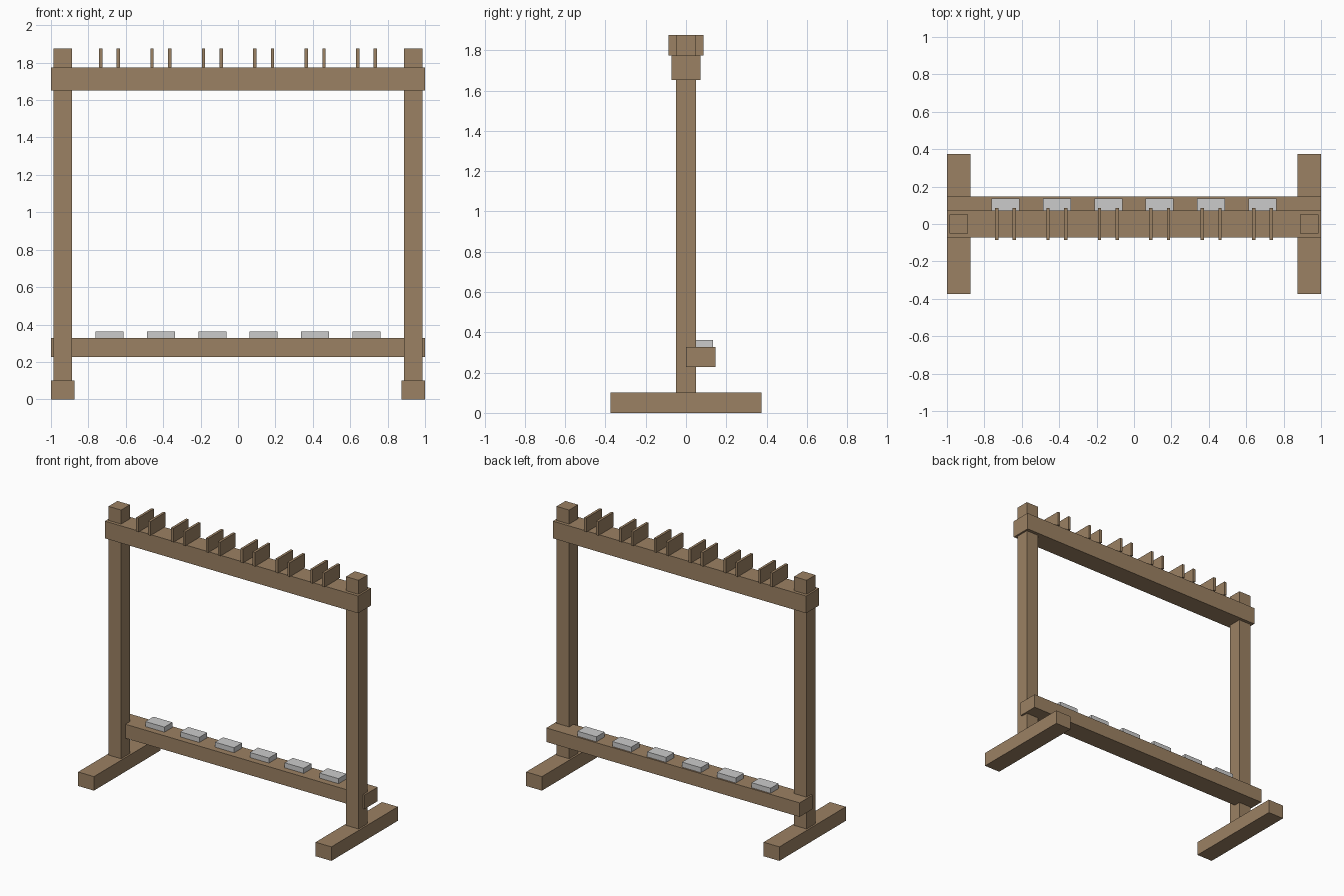
import bpy

if "Cube" in bpy.data.objects:
    bpy.data.objects.remove(bpy.data.objects["Cube"])

wood = bpy.data.materials.new("wood")
wood.diffuse_color = (0.33, 0.22, 0.125, 1)
wood.use_nodes = True
wood.node_tree.nodes["Principled BSDF"].inputs["Base Color"].default_value = wood.diffuse_color


def box(name, x, y, z, mat=wood):
    """Box from (min, max) ranges on each axis."""
    ranges = (x, y, z)
    bpy.ops.mesh.primitive_cube_add(size=1)
    ob = bpy.context.object
    ob.name = name
    centre = [(a + b) / 2 for a, b in ranges]
    size = [b - a for a, b in ranges]
    for v in ob.data.vertices:
        v.co = [v.co[i] * size[i] + centre[i] for i in range(3)]
    ob.location = (0, 0, 0)
    if mat:
        ob.data.materials.append(mat)
    return ob


# Feet and posts at both ends
for side, s in (("left", -1), ("right", 1)):
    box(f"foot_{side}", sorted((s * 0.875, s * 1.0)), (-0.375, 0.375), (0, 0.1))
    box(f"post_{side}", sorted((s * 0.888, s * 0.987)), (-0.05, 0.05), (0.1, 1.875))

# Horizontal rails
box("top_rail", (-1, 1), (-0.073, 0.073), (1.652, 1.775))
box("lower_rail", (-1, 1), (0, 0.147), (0.227, 0.327))

# Six slots: a pair of upright dividers above, a rest pad below
for i in range(6):
    cx = (i - 2.5) * 0.275
    for side, s in (("left", -1), ("right", 1)):
        px = cx + s * 0.047
        box(f"divider_{side}_{i + 1}", (px - 0.009, px + 0.009),
            (-0.086, 0.086), (1.775, 1.875))
    box(f"rest_pad_{i + 1}", (cx - 0.075, cx + 0.075),
        (0.045, 0.135), (0.327, 0.363), None)
